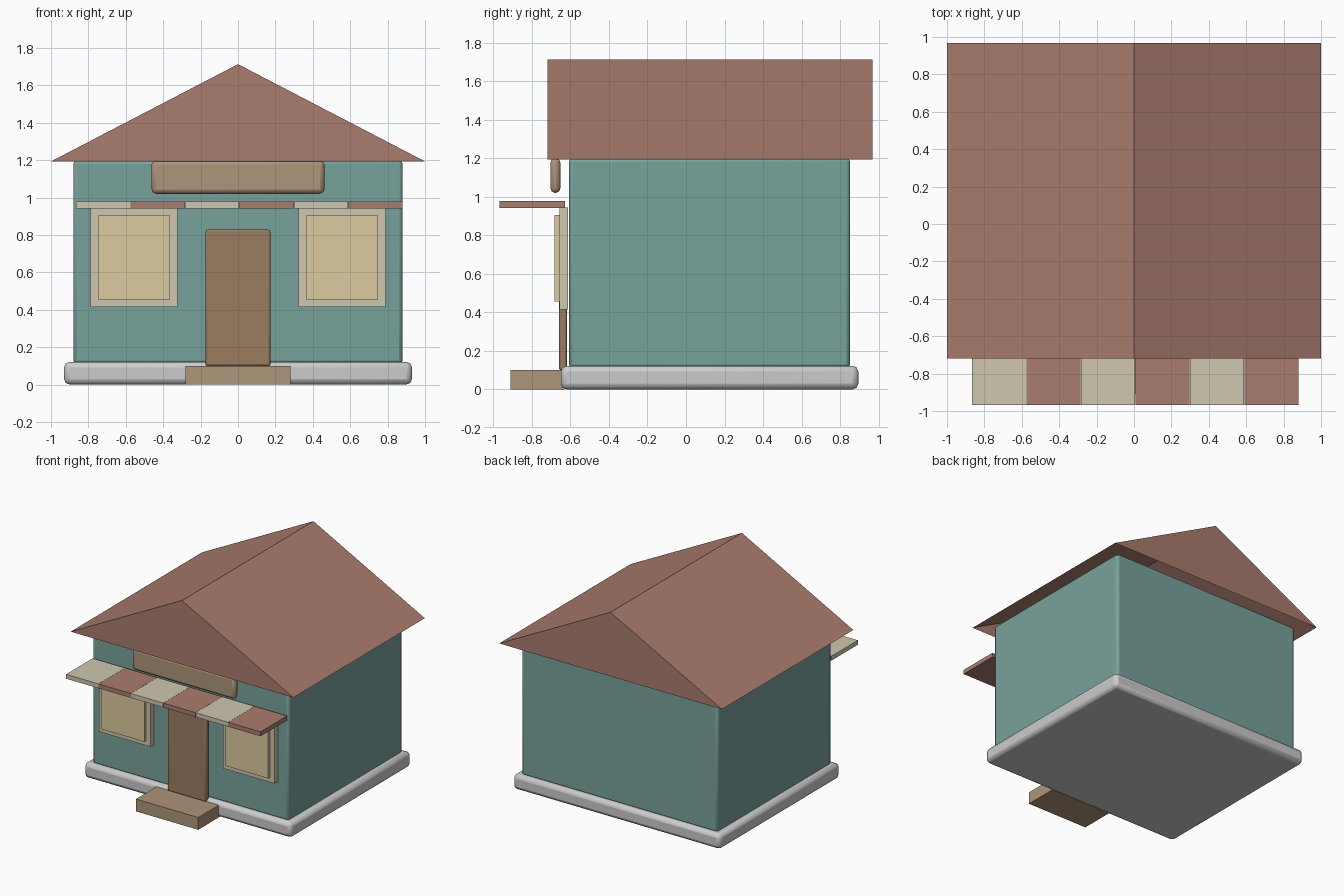
import bpy, bmesh
from math import radians

if "Cube" in bpy.data.objects:
    bpy.data.objects.remove(bpy.data.objects["Cube"])


def material(name, r, g, b):
    m = bpy.data.materials.new(name)
    m.diffuse_color = (r, g, b, 1)
    m.use_nodes = True
    m.node_tree.nodes["Principled BSDF"].inputs["Base Color"].default_value = m.diffuse_color
    return m


TEAL = material("teal_paint", 0.19, 0.36, 0.33)
TILE = material("clay_tile", 0.40, 0.20, 0.155)
CREAM = material("cream_paint", 0.62, 0.57, 0.43)
GLOW = material("warm_glass", 0.72, 0.60, 0.35)
WOOD = material("door_wood", 0.33, 0.20, 0.115)
TAN = material("light_wood", 0.43, 0.30, 0.19)


def finish(name, bm, mat):
    bmesh.ops.recalc_face_normals(bm, faces=bm.faces)
    mesh = bpy.data.meshes.new(name)
    bm.to_mesh(mesh)
    bm.free()
    ob = bpy.data.objects.new(name, mesh)
    bpy.context.collection.objects.link(ob)
    if mat:
        mesh.materials.append(mat)
    return ob


def box(name, x, y, z, mat=None, bevel=0.0):
    """Box from (min, max) ranges, with optional rounded edges."""
    bm = bmesh.new()
    bmesh.ops.create_cube(bm, size=1)
    for v in bm.verts:
        for i, (lo, hi) in enumerate((x, y, z)):
            v.co[i] = hi if v.co[i] > 0 else lo
    ob = finish(name, bm, mat)
    ob.location = ((x[0] + x[1]) / 2, (y[0] + y[1]) / 2, (z[0] + z[1]) / 2)
    for v in ob.data.vertices:
        v.co -= ob.location
    if bevel:
        mod = ob.modifiers.new("soft_edges", 'BEVEL')
        mod.width = bevel
        mod.segments = 2
        bpy.context.view_layer.objects.active = ob
        ob.select_set(True)
        bpy.ops.object.shade_smooth_by_angle(angle=radians(50))
        ob.select_set(False)
    return ob


# Foundation and walls
box("foundation", (-0.93, 0.93), (-0.65, 0.895), (0, 0.122), None, 0.03)
box("walls", (-0.88, 0.88), (-0.608, 0.852), (0.11, 1.2), TEAL, 0.02)

# Gable roof: a hollow shell, open underneath
bm = bmesh.new()
front, back = [[bm.verts.new((x, y, z)) for x, z in ((-1, 1.193), (0, 1.713), (1, 1.193))]
               for y in (-0.718, 0.968)]
bm.faces.new(front)
bm.faces.new(back[::-1])
for i in (0, 1):
    bm.faces.new((front[i + 1], front[i], back[i], back[i + 1]))
finish("roof", bm, TILE)

# Door, step and blank sign board
box("door", (-0.173, 0.173), (-0.66, -0.618), (0.1, 0.828), WOOD, 0.01)
box("step", (-0.28, 0.28), (-0.91, -0.63), (0, 0.1), TAN)
box("sign_board", (-0.462, 0.462), (-0.704, -0.652), (1.02, 1.2), TAN, 0.024)

# Windows: frame with raised pane on both sides of the door
for side, cx in (("left", -0.556), ("right", 0.556)):
    box(f"window_frame_{side}", (cx - 0.232, cx + 0.232), (-0.658, -0.612), (0.415, 0.945), CREAM)
    box(f"window_pane_{side}", (cx - 0.192, cx + 0.192), (-0.682, -0.64), (0.455, 0.905), GLOW)

# Striped awning
for i in range(6):
    x0 = -0.866 + i * 0.2912
    box(f"awning_stripe_{i + 1}", (x0, x0 + 0.29), (-0.968, -0.628), (0.942, 0.978),
        TILE if i % 2 else CREAM)
